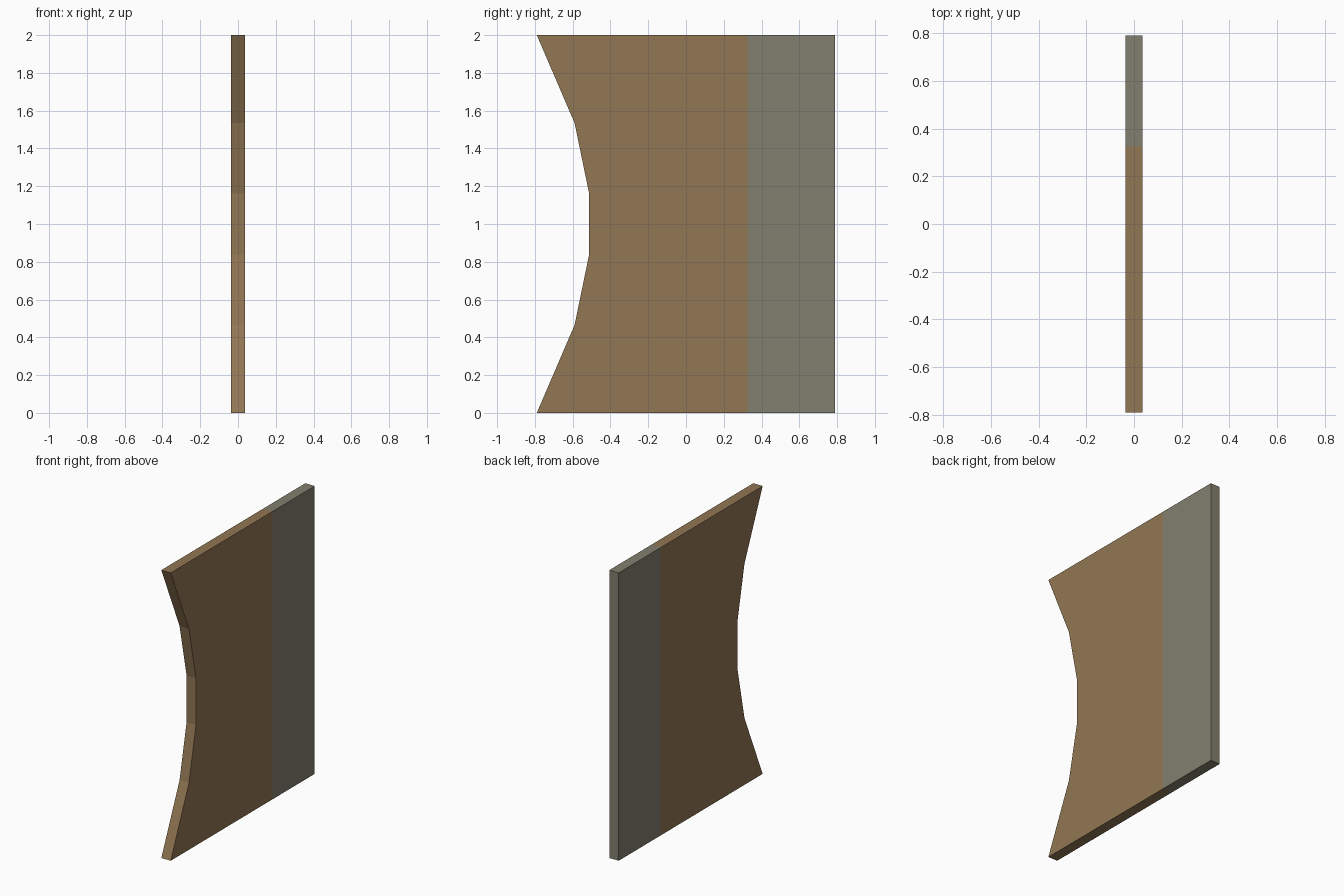
import bpy, bmesh

if "Cube" in bpy.data.objects:
    bpy.data.objects.remove(bpy.data.objects["Cube"])

HALF_T = 0.036   # half thickness
SEAM = 0.325     # where the two colours meet
EDGE = 0.79      # half width


def material(name, rgb):
    m = bpy.data.materials.new(name)
    m.diffuse_color = (*rgb, 1.0)
    m.use_nodes = True
    m.node_tree.nodes["Principled BSDF"].inputs["Base Color"].default_value = m.diffuse_color
    return m


def slab(name, profile, mat):
    """Extrude a (y, z) outline through the panel thickness."""
    bm = bmesh.new()
    face = bm.faces.new([bm.verts.new((-HALF_T, y, z)) for y, z in profile])
    ext = bmesh.ops.extrude_face_region(bm, geom=[face])
    verts = [g for g in ext["geom"] if isinstance(g, bmesh.types.BMVert)]
    bmesh.ops.translate(bm, verts=verts, vec=(2 * HALF_T, 0, 0))
    # leave no hidden wall at the seam between the parts
    bm.normal_update()
    seam = [f for f in bm.faces
            if all(abs(v.co.y - SEAM) < 1e-5 for v in f.verts)]
    bmesh.ops.recalc_face_normals(bm, faces=bm.faces[:])
    bmesh.ops.delete(bm, geom=seam, context='FACES_ONLY')
    me = bpy.data.meshes.new(name)
    bm.to_mesh(me)
    bm.free()
    me.materials.append(mat)
    ob = bpy.data.objects.new(name, me)
    bpy.context.collection.objects.link(ob)
    return ob


brown = material("brown", (0.285, 0.184, 0.089))
grey = material("grey green", (0.225, 0.215, 0.158))

# Brown panel with a concave edge, mirrored about z = 1
lower = [(-EDGE, 0.0), (-0.59, 0.465), (-0.513, 0.838)]
upper = [(y, 2 - z) for y, z in reversed(lower)]
slab("curved_panel", lower + upper + [(SEAM, 2.0), (SEAM, 0.0)], brown)

# Straight grey strip at the back
slab("back_strip", [(SEAM, 0), (SEAM, 2), (EDGE, 2), (EDGE, 0)], grey)
